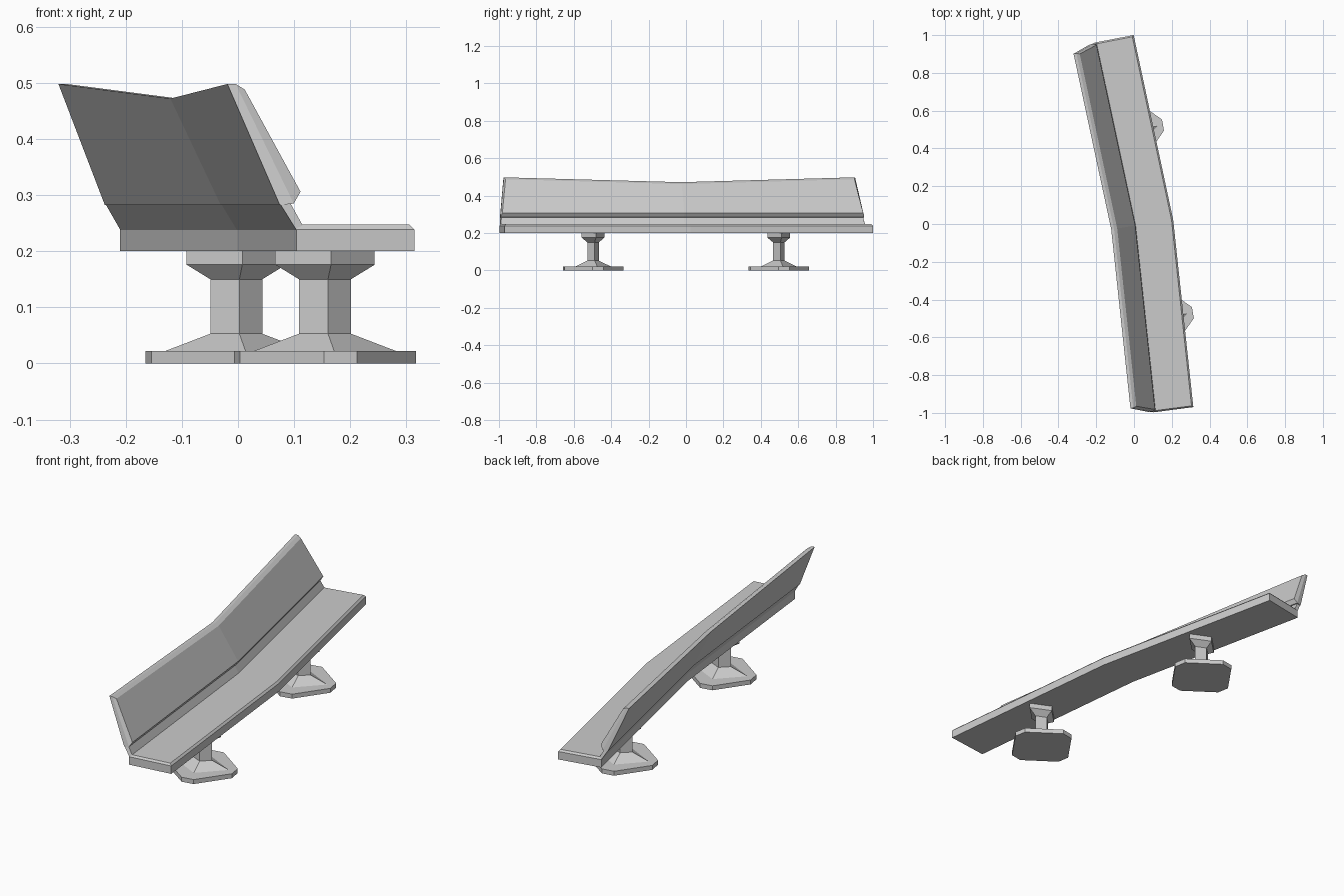
import bpy, bmesh, math
from mathutils import Vector

if "Cube" in bpy.data.objects:
    bpy.data.objects.remove(bpy.data.objects["Cube"])

# Bent plan line of the bench: seat back edge and forward direction at each station
LINE = [Vector((0.104, -0.997)), Vector((-0.002, -0.01)), Vector((-0.21, 0.96))]
FWD = [Vector((0.99, 0.13)), Vector((0.988, 0.155)), Vector((0.98, 0.19))]


def place(i, n, z, taper):
    """Point at station i, n forward of the back line, pulled in by taper at the ends."""
    p = LINE[i] + FWD[i].normalized() * n
    if i != 1:
        p += (LINE[1] - LINE[i]).normalized() * taper
    return (p.x, p.y, z)


def finish(name, bm):
    bmesh.ops.recalc_face_normals(bm, faces=bm.faces[:])
    me = bpy.data.meshes.new(name)
    bm.to_mesh(me)
    bm.free()
    ob = bpy.data.objects.new(name, me)
    bpy.context.collection.objects.link(ob)
    return ob


def bridge(bm, a, b):
    for i in range(len(a)):
        j = (i + 1) % len(a)
        bm.faces.new((a[i], a[j], b[j], b[i]))


def slab(name, layers, sag=0.0):
    """Bent plank from layers of (low edge, high edge), each edge (n, z, taper)."""
    bm = bmesh.new()
    rings = []
    for lo, hi in layers:
        pts = [place(i, *lo) for i in (0, 1, 2)]
        for i in (2, 1, 0):
            n, z, t = hi
            pts.append(place(i, n, z - (sag if i == 1 else 0), t))
        rings.append([bm.verts.new(p) for p in pts])
    for a, b in zip(rings, rings[1:]):
        bridge(bm, a, b)
    for r in (rings[0], rings[-1]):
        bm.faces.new((r[0], r[1], r[4], r[5]))
        bm.faces.new((r[1], r[2], r[3], r[4]))
    return finish(name, bm)


def loft(name, rings):
    bm = bmesh.new()
    vs = [[bm.verts.new(p) for p in r] for r in rings]
    for a, b in zip(vs, vs[1:]):
        bridge(bm, a, b)
    bm.faces.new(vs[0])
    bm.faces.new(vs[-1])
    return finish(name, bm)


# Seat plank with chamfered top rim
slab("seat", [((0, 0.2, 0), (0.212, 0.2, 0)),
              ((0, 0.239, 0), (0.212, 0.239, 0)),
              ((0.008, 0.248, 0.008), (0.203, 0.248, 0.008))])

# Slanted strip joining seat and backrest
slab("back_support", [((0, 0.238, 0.001), (-0.03, 0.287, 0.008)),
                      ((0.012, 0.246, 0.006), (-0.012, 0.29, 0.012))])

# Leaning backrest, shorter and higher toward the ends
slab("backrest", [((-0.029, 0.282, 0.006), (-0.12, 0.498, 0.037)),
                  ((-0.004, 0.285, 0.006), (-0.105, 0.498, 0.037)),
                  ((0.009, 0.306, 0.014), (-0.088, 0.488, 0.044))], sag=0.026)

# Two pedestal legs: truncated-corner foot plate and diamond post
TURN = math.radians(10)


def diamond(rx, ry, z):
    return [(rx, 0, z), (0, ry, z), (-rx, 0, z), (0, -ry, z)]


def foot(z, r=0.159, h=0.03):
    out = []
    for k in range(4):
        for s in (-h, h):
            a = k * math.pi / 2
            out.append((r * math.cos(a) - s * math.sin(a),
                        r * math.sin(a) + s * math.cos(a), z))
    return out


POST = [(0.129, 0.095, 0.022), (0.047, 0.031, 0.053), (0.047, 0.031, 0.15),
        (0.09, 0.062, 0.176), (0.09, 0.062, 0.2)]
for side, x, y in (("near", 0.155, -0.497), ("far", -0.003, 0.496)):
    for ob in (loft(side + "_foot_plate", [foot(0), foot(0.022)]),
               loft(side + "_leg_post", [diamond(*p) for p in POST])):
        ob.location = (x, y, 0)
        ob.rotation_euler.z = TURN
